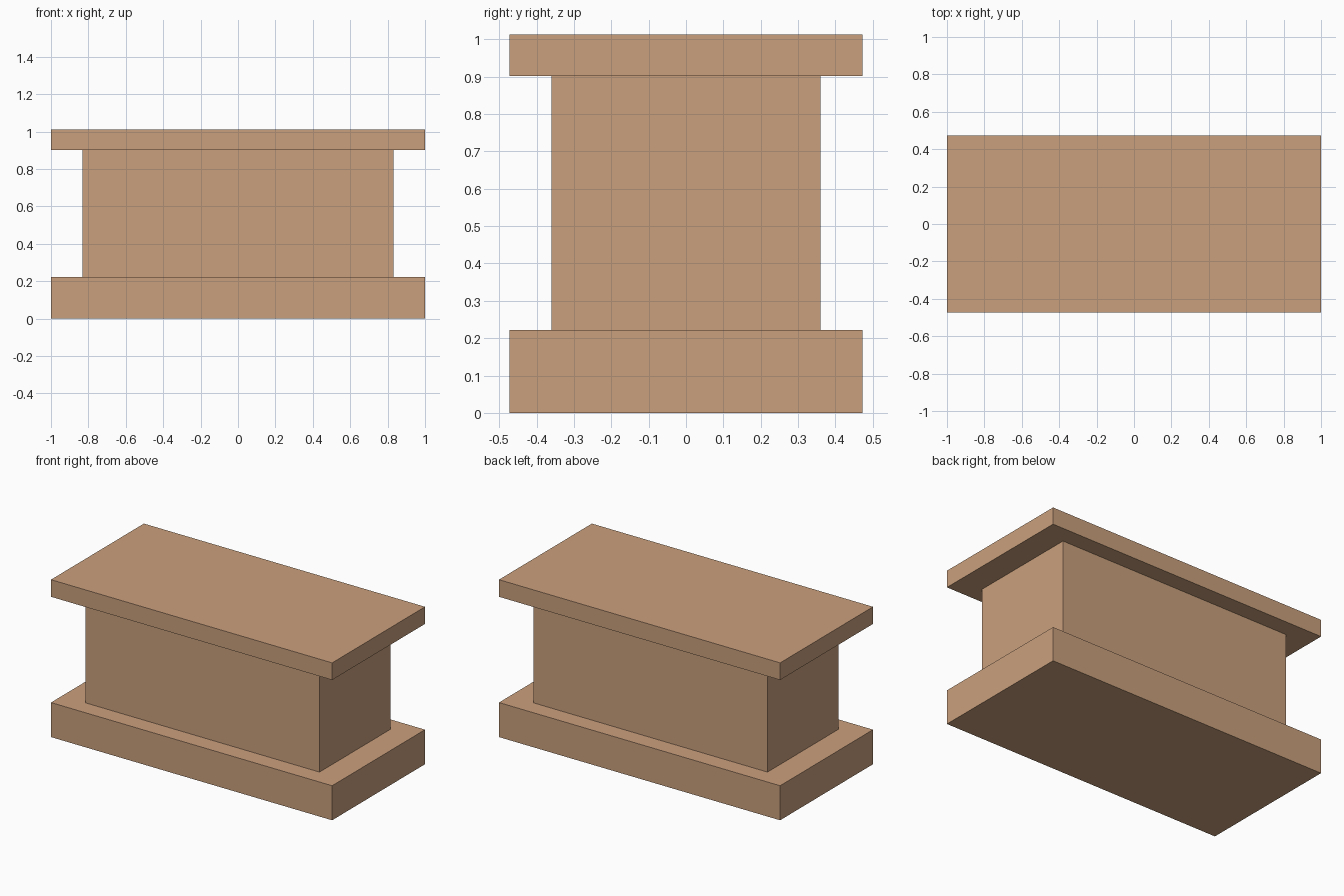
import bpy

if "Cube" in bpy.data.objects:
    bpy.data.objects.remove(bpy.data.objects["Cube"])

wood = bpy.data.materials.new("light_wood")
wood.diffuse_color = (0.59, 0.35, 0.205, 1.0)
wood.use_nodes = True
wood.node_tree.nodes["Principled BSDF"].inputs["Base Color"].default_value = wood.diffuse_color


def box(name, half_x, half_y, z0, z1):
    bpy.ops.mesh.primitive_cube_add(size=2, location=(0, 0, (z0 + z1) / 2))
    ob = bpy.context.object
    ob.name = name
    ob.scale = (half_x, half_y, (z1 - z0) / 2)
    bpy.ops.object.transform_apply(location=False, rotation=False, scale=True)
    ob.data.materials.append(wood)
    return ob


# Wide plinth, recessed body, overhanging top slab
box("base_plinth", 1.0, 0.472, 0.0, 0.222)
box("body", 0.832, 0.36, 0.222, 0.902)
box("top_slab", 1.0, 0.472, 0.902, 1.012)
